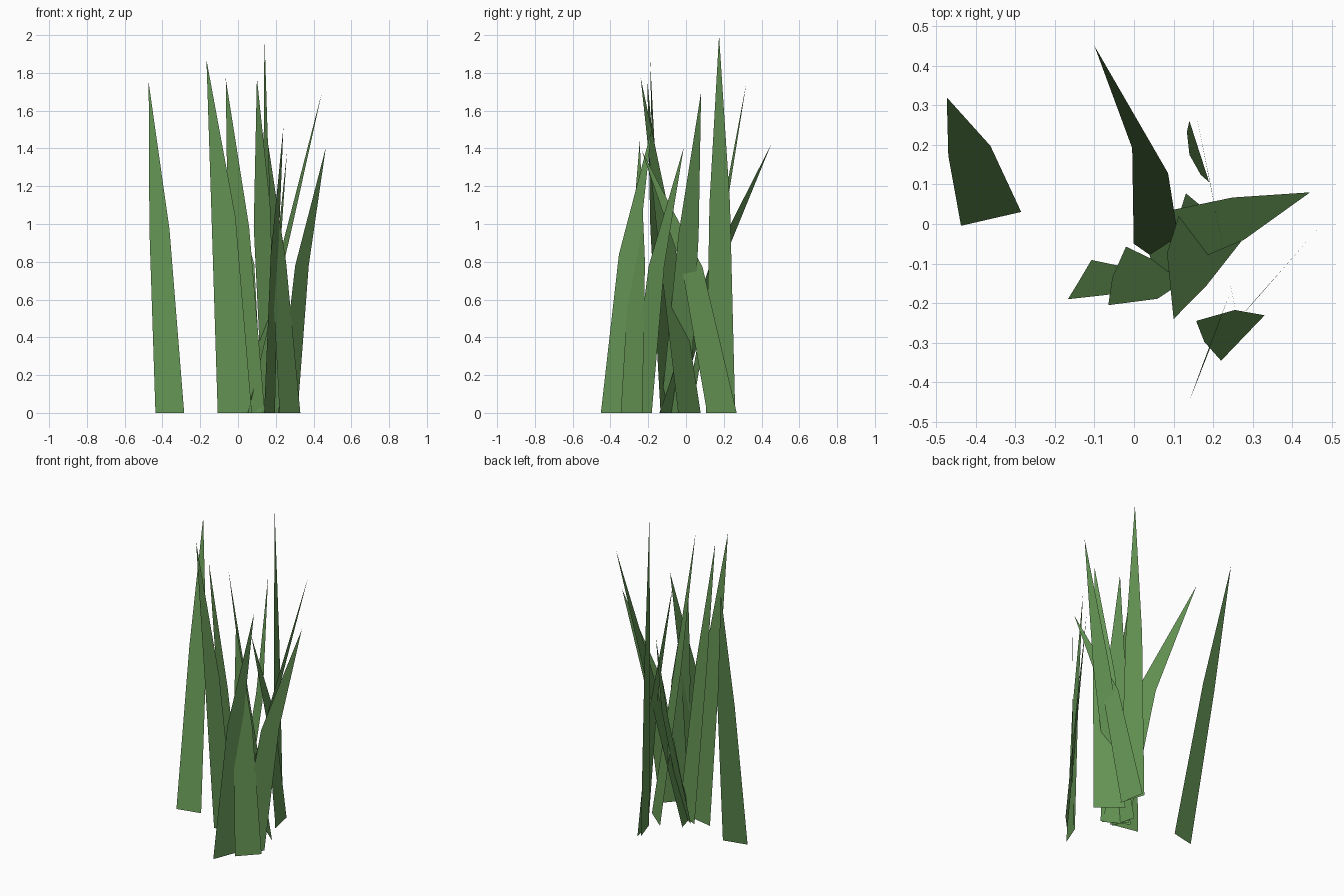
import bpy
from mathutils import Vector

green = bpy.data.materials.new("grass_green")
green.diffuse_color = (0.13, 0.30, 0.09, 1)


def blade(name, root, direction, tip, width):
    """Flat blade: wide foot, narrower shoulder, pointed tip."""
    d = Vector((*direction, 0)).normalized()   # along the foot
    n = Vector((-d.y, d.x, 0))                 # lean direction
    c = Vector((*root, 0))
    t = Vector(tip)
    offset = t - c
    bend, lean = offset.dot(d), offset.dot(n)
    # the shoulder follows the lean in a straight line, the sideways bend as a curve
    m = c + n * lean * 0.555 + d * bend * 0.37
    m.z = t.z * 0.555
    foot, shoulder = d * width / 2, d * width * 0.35
    verts = [c - foot, c + foot, m + shoulder, m - shoulder, t]
    mesh = bpy.data.meshes.new(name)
    mesh.from_pydata(verts, [], [(0, 1, 2, 3), (3, 2, 4)])
    mesh.materials.append(green)
    obj = bpy.data.objects.new(name, mesh)
    bpy.context.collection.objects.link(obj)


# root (x, y), foot direction, tip (x, y, z), foot width
blades = [
    ((-0.361, 0.013), (0.974, 0.224), (-0.473, 0.32, 1.75), 0.156),
    ((-0.017, -0.11), (0.978, -0.207), (-0.167, -0.19, 1.87), 0.185),
    ((0.061, -0.096), (0.90, -0.43), (-0.065, -0.205, 1.77), 0.18),
    ((0.202, 0.018), (0.765, -0.643), (0.10, -0.24, 1.775), 0.185),
    ((0.165, 0.183), (0.307, -0.952), (0.14, 0.175, 2.0), 0.163),
    ((0.167, -0.378), (0.366, 0.931), (0.24, -0.18, 1.51), 0.156),
    ((0.275, -0.288), (0.69, 0.72), (0.157, -0.245, 1.44), 0.159),
    ((0.264, -0.24), (0.657, 0.754), (0.465, -0.012, 1.405), 0.156),
    ((0.064, -0.095), (0.82, -0.573), (-0.10, 0.45, 1.42), 0.158),
    ((0.034, -0.058), (0.255, -0.967), (0.445, 0.08, 1.70), 0.158),
    ((0.175, 0.19), (-0.2, 0.98), (0.26, -0.235, 1.39), 0.16),
]
for i, spec in enumerate(blades, 1):
    blade(f"grass_blade_{i}", *spec)
